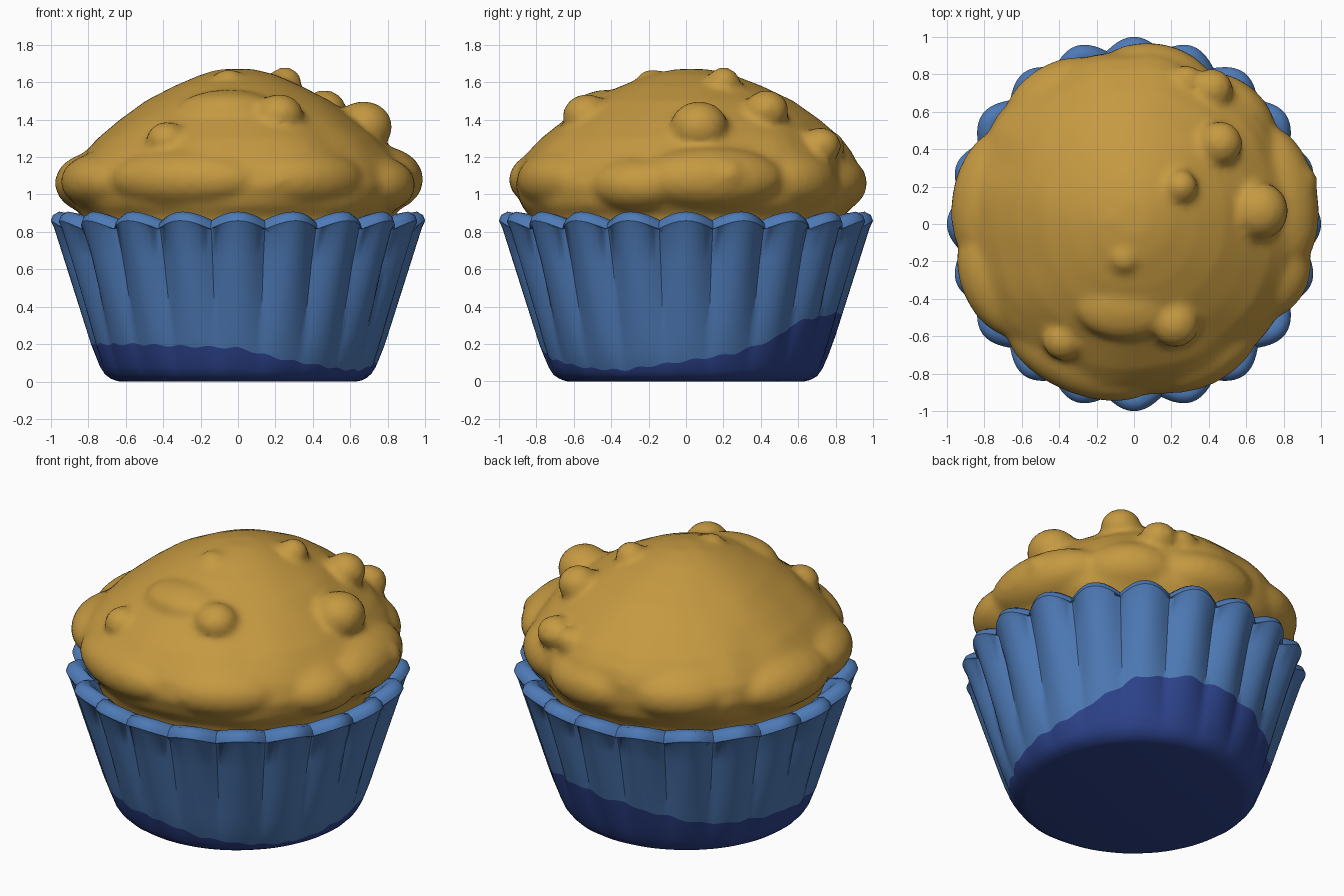
import bpy, bmesh, math
from mathutils import Vector, Matrix, noise

if "Cube" in bpy.data.objects:
    bpy.data.objects.remove(bpy.data.objects["Cube"])


def material(name, rgb):
    m = bpy.data.materials.new(name)
    m.diffuse_color = (*rgb, 1)
    m.use_nodes = True
    m.node_tree.nodes["Principled BSDF"].inputs["Base Color"].default_value = m.diffuse_color
    return m


cake = material("golden cake", (0.56, 0.32, 0.053))
blue = material("paper blue", (0.076, 0.195, 0.47))
navy = material("deep blue", (0.026, 0.055, 0.26))


def lerp(table, x):
    for (a, va), (b, vb) in zip(table, table[1:]):
        if x <= b:
            return va + (vb - va) * max(0, (x - a) / (b - a))
    return table[-1][1]


def add_object(name, bm, mats):
    me = bpy.data.meshes.new(name)
    bmesh.ops.recalc_face_normals(bm, faces=bm.faces)
    bm.to_mesh(me)
    bm.free()
    for m in mats:
        me.materials.append(m)
    ob = bpy.data.objects.new(name, me)
    bpy.context.collection.objects.link(ob)
    bpy.ops.object.select_all(action='DESELECT')
    ob.select_set(True)
    bpy.context.view_layer.objects.active = ob
    return ob


def skin(bm, rings, dark_rows=0):
    for k, (a, b) in enumerate(zip(rings, rings[1:])):
        for i in range(len(a)):
            j = (i + 1) % len(a)
            f = bm.faces.new((a[i], a[j], b[j], b[i]))
            f.material_index = 1 if k < dark_rows else 0


# Paper cup: fluted wall with a wavy dark band at the bottom and a scalloped lip
WALL = [(0, .63), (.008, .665), (.03, .705), (.08, .737), (.2, .785), (.83, .985)]
BAND = [(-180, .2), (-135, .2), (-90, .18), (-72, .12), (-45, .07), (-28, .06),
        (0, .11), (20, .15), (35, .22), (50, .33), (75, .37), (100, .34),
        (135, .23), (180, .2)]
LIP = [(.86, 1.0), (.89, .988), (.908, .955), (.9, .91), (.86, .875), (.78, .84)]
N, FLUTES = 200, 20


def cup_point(a, r, z):
    dip = 1 - abs(math.cos(FLUTES * a / 2))
    depth = .065 * min(1, max(0, z / .7))
    if z > .82:
        z -= .045 * dip
    r -= depth * dip
    return (r * math.cos(a), r * math.sin(a), z)


bm = bmesh.new()
angles = [2 * math.pi * i / N - math.pi for i in range(N)]
rings = []
dark = (0, .02, .08, .2, .4, .7, 1)
for t in dark:
    ring = []
    for a in angles:
        z = t * (lerp(BAND, math.degrees(a)) + .006 * math.sin(31 * a))
        ring.append(bm.verts.new(cup_point(a, lerp(WALL, z), z)))
    rings.append(ring)
for t in (.12, .25, .5, .75, 1):
    ring = []
    for a in angles:
        h = lerp(BAND, math.degrees(a)) + .006 * math.sin(31 * a)
        z = h + (.82 - h) * t
        ring.append(bm.verts.new(cup_point(a, lerp(WALL, z), z)))
    rings.append(ring)
for z, r in LIP:
    rings.append([bm.verts.new(cup_point(a, r, z)) for a in angles])
skin(bm, rings, len(dark) - 1)
bm.faces.new(rings[0]).material_index = 1
add_object("paper_cup", bm, [blue, navy])
bpy.ops.object.shade_smooth_by_angle(angle=math.radians(40))

# Muffin top: uneven dome
DOME = [(.8, .82), (.88, .84), (.94, .89), (1.05, .92), (1.15, .89), (1.22, .83),
        (1.3, .745), (1.4, .625), (1.5, .49), (1.58, .34), (1.64, .2), (1.67, .08)]
bm = bmesh.new()
rings = []
for z, r in DOME:
    ring = []
    up = min(1, max(0, (z - 1.1) / .25))
    for i in range(64):
        a = 2 * math.pi * i / 64
        x, y = r * math.cos(a), r * math.sin(a) * (1 + .1 * up) + .03 * up
        k = 1 + .03 * noise.noise(Vector((x, y, z)) * 4)
        ring.append(bm.verts.new((x * k, y * k, z)))
    rings.append(ring)
skin(bm, rings)
bm.faces.new(rings[0])
bm.faces.new(rings[-1])


def lump(loc, size, turn=0):
    mat = (Matrix.Translation(loc) @ Matrix.Rotation(math.radians(turn), 4, 'Z')
           @ Matrix.Diagonal((*size, 1)))
    bmesh.ops.create_icosphere(bm, subdivisions=3, radius=1, matrix=mat)


# Puffy lumps around the edge: angle, centre radius, half width, height
for ang, rad, wide, z, tall in [(-62, .73, .36, 1.08, .17), (-112, .74, .43, 1.08, .17),
                                (-158, .76, .34, 1.07, .16), (-19, .76, .27, 1.05, .16),
                                (10, .77, .40, 1.08, .18), (48, .74, .30, 1.07, .18),
                                (82, .75, .33, 1.06, .17), (122, .75, .33, 1.08, .17),
                                (170, .76, .38, 1.06, .17)]:
    a = math.radians(ang)
    lump((rad * math.cos(a), rad * math.sin(a), z), (.225, wide, tall), ang)

# Small crumbs on the dome
for x, y, z, r in [(.67, .07, 1.36, .155), (.46, .43, 1.45, .12), (.25, .2, 1.6, .09),
                   (.87, .22, 1.1, .11), (.22, -.53, 1.42, .13), (-.38, -.62, 1.29, .11),
                   (-.05, -.18, 1.59, .09), (.42, .72, 1.26, .11), (-.1, .02, 1.56, .12),
                   (.28, .76, 1.26, .09)]:
    lump((x, y, z), (r, r, r * .9))
lump((-.05, -.42, 1.44), (.28, .2, .12))

muffin = add_object("muffin_top", bm, [cake])
mod = muffin.modifiers.new("blend", 'REMESH')
mod.mode = 'VOXEL'
mod.voxel_size = .025
mod.use_smooth_shade = True
mod = muffin.modifiers.new("soften", 'SMOOTH')
mod.factor = .5
mod.iterations = 4
